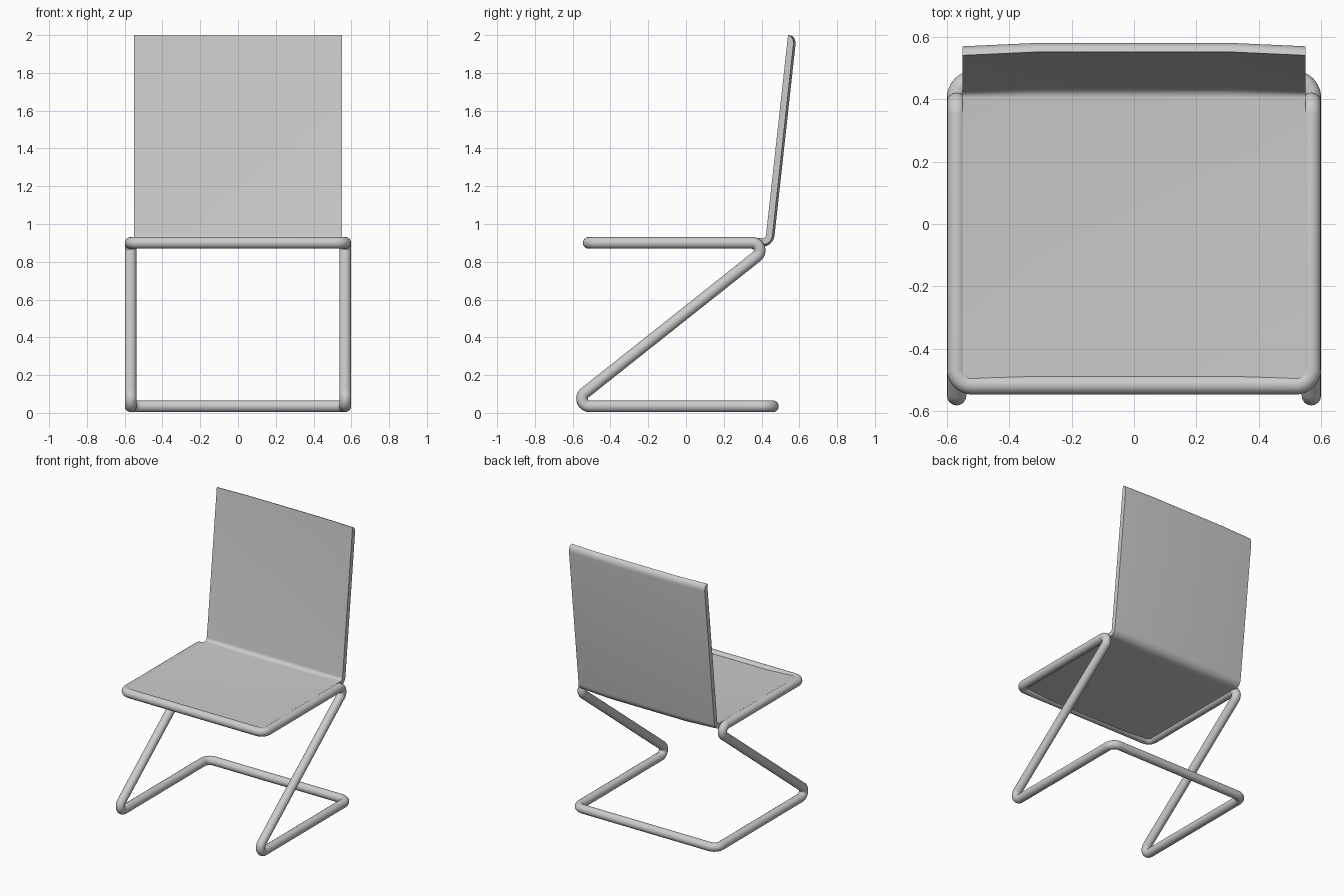
import bpy, bmesh, math
from mathutils import Vector

if "Cube" in bpy.data.objects:
    bpy.data.objects.remove(bpy.data.objects["Cube"])


def fillet(a, b, c, r, n):
    """Points of an arc of radius r rounding the corner b between a and c."""
    u, v = (a - b).normalized(), (c - b).normalized()
    half = u.angle(v) / 2
    mid = (u + v).normalized()
    centre = b + mid * (r / math.sin(half))
    p = b + u * (r / math.tan(half)) - centre
    sweep = math.pi - 2 * half
    e1 = p.normalized()
    e2 = -u
    return [centre + r * (e1 * math.cos(sweep * i / n) + e2 * math.sin(sweep * i / n))
            for i in range(n + 1)]


# tubular frame: one closed bent tube
X, TOP, LOW = 0.568, 0.90, 0.035
half_path = [(-0.515, TOP, 0.05), (0.465, TOP, 0.04), (-0.625, LOW, 0.04), (0.46, LOW, 0.055)]
corners = [(Vector((X, y, z)), r) for y, z, r in half_path]
corners += [(Vector((-X, y, z)), r) for y, z, r in reversed(half_path)]
path = []
for i, (p, r) in enumerate(corners):
    path += fillet(corners[i - 1][0], p, corners[(i + 1) % len(corners)][0], r, 12)

curve = bpy.data.curves.new("tube_frame", 'CURVE')
curve.dimensions = '3D'
curve.bevel_depth = 0.031
curve.bevel_resolution = 6
spline = curve.splines.new('POLY')
spline.points.add(len(path) - 1)
for pt, co in zip(spline.points, path):
    pt.co = (*co, 1)
spline.use_cyclic_u = True
spline.use_smooth = True
bpy.context.collection.objects.link(bpy.data.objects.new("tube_frame", curve))

# seat and backrest: one bent sheet, slightly hollowed across its width
THICK, ROUND = 0.034, 0.045
start, bend, end = Vector((0, -0.51, 0.925)), Vector((0, 0.422, 0.925)), Vector((0, 0.54, 2.0))
line = [start] + fillet(start, bend, end, 0.02, 8) + [end]
tangents = []
for i in range(len(line)):
    if i <= 1:
        t = bend - start
    elif i >= len(line) - 2:
        t = end - bend
    else:
        t = line[i + 1] - line[i - 1]
    tangents.append(t.normalized())
normals = [Vector((0, t.z, -t.y)) for t in tangents]


def section(x, d):
    side = Vector((x, 0, 0))
    pts = [p + n * d + side for p, n in zip(line, normals)]
    for k in range(1, 7):  # rounded top edge
        a = math.pi / 2 * k / 6
        pts.append(end - tangents[-1] * ROUND * (1 - math.cos(a))
                   + normals[-1] * (d + THICK * math.sin(a)) + side)
    pts += [p + n * (d + THICK) + side
            for p, n in reversed(list(zip(line[:-1], normals[:-1])))]
    return pts


bm = bmesh.new()
loops = [[bm.verts.new(p) for p in section(x, d)]
         for x, d in ((-0.55, 0), (-0.31, 0.011), (0.31, 0.011), (0.55, 0))]
for a, b in zip(loops, loops[1:]):
    for i in range(len(a)):
        j = (i + 1) % len(a)
        bm.faces.new((a[i], a[j], b[j], b[i]))
bm.faces.new(loops[0])
bm.faces.new(loops[-1])
bmesh.ops.recalc_face_normals(bm, faces=bm.faces)
mesh = bpy.data.meshes.new("seat_and_back")
bm.to_mesh(mesh)
bm.free()
sheet = bpy.data.objects.new("seat_and_back", mesh)
bpy.context.collection.objects.link(sheet)
bpy.context.view_layer.objects.active = sheet
sheet.select_set(True)
bpy.ops.object.shade_smooth_by_angle(angle=math.radians(35))
